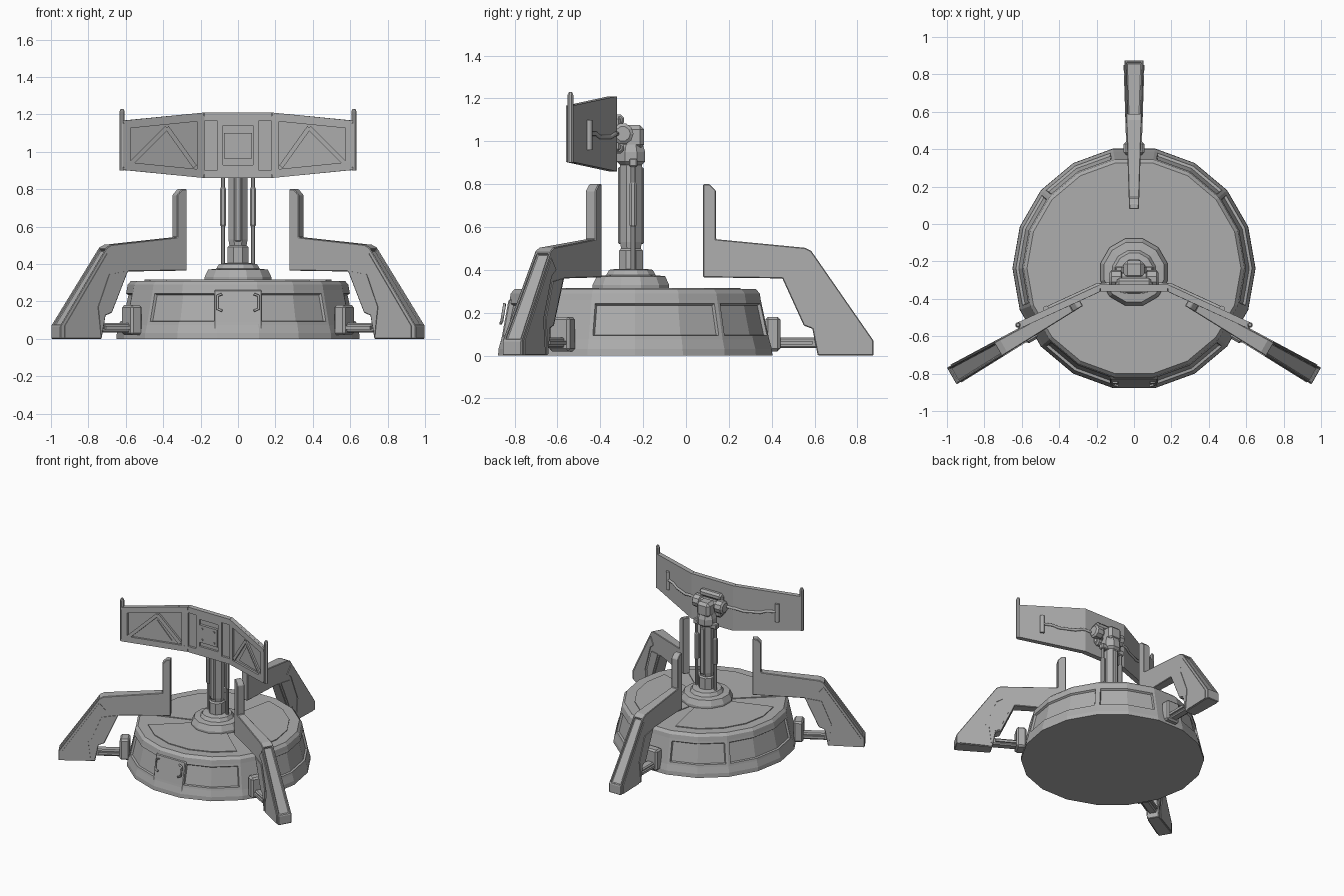
import bpy, bmesh
from math import sin, cos, pi, radians
from mathutils import Vector, Matrix

cube = bpy.data.objects.get("Cube")
if cube:
    bpy.data.objects.remove(cube)

grey = bpy.data.materials.new("plain_grey")
grey.use_nodes = True
COLOUR = (0.42, 0.42, 0.42, 1)
grey.diffuse_color = COLOUR
grey.node_tree.nodes["Principled BSDF"].inputs["Base Color"].default_value = COLOUR

BASE_Y, LEG_Y, MAST_Y = -0.237, -0.25, -0.257


def finish(name, bm, bevel=0):
    bmesh.ops.recalc_face_normals(bm, faces=bm.faces)
    mesh = bpy.data.meshes.new(name)
    bm.to_mesh(mesh)
    bm.free()
    mesh.materials.append(grey)
    ob = bpy.data.objects.new(name, mesh)
    bpy.context.collection.objects.link(ob)
    if bevel:
        mod = ob.modifiers.new("edge_bevel", "BEVEL")
        mod.width, mod.segments, mod.limit_method = bevel, 1, "ANGLE"
    return ob


def skin(rings):
    """Closed solid through matching loops of points."""
    bm = bmesh.new()
    loops = [[bm.verts.new(p) for p in ring] for ring in rings]
    for a, b in zip(loops, loops[1:]):
        for i in range(len(a)):
            j = (i + 1) % len(a)
            bm.faces.new((a[i], a[j], b[j], b[i]))
    bm.faces.new(loops[0])
    bm.faces.new(loops[-1])
    bmesh.ops.recalc_face_normals(bm, faces=bm.faces)
    bm.normal_update()
    return bm


def turned(name, profile, centre, n=8, axis="Z", phase=0.5):
    """Stack of n-sided rings; profile holds (radius, height)."""
    rings = [[(r * cos(2 * pi * (i + phase) / n), r * sin(2 * pi * (i + phase) / n), h)
              for i in range(n)] for r, h in profile]
    bm = skin(rings)
    if axis == "X":
        bm.transform(Matrix.Rotation(pi / 2, 4, "Y"))
    bm.transform(Matrix.Translation(centre))
    return finish(name, bm)


def box(name, centre, size, bevel=0, turn=0, pivot_y=0):
    bm = bmesh.new()
    bmesh.ops.create_cube(bm, size=1)
    bm.transform(Matrix.Translation(centre) @ Matrix.Diagonal((*size, 1)))
    bm.transform(Matrix.Translation((0, pivot_y, 0)) @ Matrix.Rotation(turn, 4, "Z"))
    return finish(name, bm, bevel)


def tube(name, points, radius):
    curve = bpy.data.curves.new(name, "CURVE")
    curve.dimensions = "3D"
    curve.bevel_depth, curve.bevel_resolution, curve.use_fill_caps = radius, 2, True
    spline = curve.splines.new("POLY")
    spline.points.add(len(points) - 1)
    for p, co in zip(spline.points, points):
        p.co = (*co, 1)
    curve.materials.append(grey)
    ob = bpy.data.objects.new(name, curve)
    bpy.context.collection.objects.link(ob)


# Round base with recessed side panels
def ring(r, z, n=18):
    return [(r * cos(2 * pi * i / n), r * sin(2 * pi * i / n), z) for i in range(n)]


bm = skin([ring(0.65, 0), ring(0.648, 0.03), ring(0.635, 0.075), ring(0.595, 0.26),
           ring(0.59, 0.29), ring(0.572, 0.31)])
for group in [(-70, -50), (-10, 10, 30), (50, 70), (110, 130), (150, 170, 190), (230, 250)]:
    wanted = [Vector((cos(radians(a)), sin(radians(a)))) for a in group]
    faces = []
    for f in bm.faces:
        c = f.calc_center_median()
        if 0.1 < c.z < 0.24 and c.xy.length > 0.5:
            if max(c.xy.normalized().dot(w) for w in wanted) > 0.999:
                faces.append(f)
    bmesh.ops.inset_region(bm, faces=faces, thickness=0.018, use_even_offset=True)
    bmesh.ops.inset_region(bm, faces=faces, thickness=0.006, depth=-0.014, use_even_offset=True)
bm.transform(Matrix.Translation((0, BASE_Y, 0)))
finish("base", bm)

# Deck plates between the legs
for k, mid in enumerate((-90, 30, 150)):
    polar = [(0.5, mid + a) for a in range(-50, 51, 20)]
    polar += [(0.17, mid + a) for a in (53, 20, -20, -53)]
    flat = [(r * cos(radians(a)), BASE_Y + r * sin(radians(a))) for r, a in polar]
    finish(f"deck_plate_{k}", skin([[(x, y, z) for x, y in flat] for z in (0.3, 0.316)]))

# Front door with handles
door = [[(-0.128, y, z), (0.128, y, z), (0.128, y + 0.08, z), (-0.128, y + 0.08, z)]
        for y, z in ((-0.872, 0), (-0.87, 0.03), (-0.828, 0.262))]
finish("door", skin(door), 0.006)
for s in (-1, 1):
    tube("door_handle", [(s * 0.085, -0.848, 0.24), (s * 0.11, -0.848, 0.23),
                         (s * 0.11, -0.86, 0.16), (s * 0.085, -0.865, 0.15)], 0.007)

# Three legs with side plates, recessed shins and links to the base
LEG = [(1.125, 0), (1.125, 0.07), (0.835, 0.488), (0.805, 0.503), (0.39, 0.543), (0.39, 0.77),
       (0.36, 0.8), (0.33, 0.8), (0.33, 0.365), (0.70, 0.36), (0.80, 0.14), (0.84, 0.125),
       (0.865, 0)]
PLATE = [(1.1, 0.004), (1.1, 0.07), (0.835, 0.455), (0.79, 0.4), (0.835, 0.37), (0.915, 0.17),
         (0.895, 0.004)]
INNER = [(0.87, 0.004), (0.89, 0.17), (0.82, 0.345), (0.72, 0.36), (0.815, 0.145), (0.85, 0.13)]


def slab(profile, extra=0):
    return skin([[(r, s * (0.0155 + 0.032 * r + extra), z) for r, z in profile] for s in (-1, 1)])


for k, angle in enumerate((90, 210, 330)):
    turn = Matrix.Translation((0, LEG_Y, 0)) @ Matrix.Rotation(radians(angle), 4, "Z")
    bm = slab(LEG)
    shin = [f for f in bm.faces if f.normal.x > 0.6 and f.normal.z > 0.3 and f.calc_area() > 0.03]
    bmesh.ops.inset_region(bm, faces=shin, thickness=0.014)
    bmesh.ops.inset_region(bm, faces=shin, thickness=0.003, depth=-0.014)
    bm.transform(turn)
    finish(f"leg_{k}", bm, 0.004)
    for name, outline in (("leg_outer_plate", PLATE), ("leg_inner_plate", INNER)):
        bm = slab(outline, 0.005)
        bm.transform(turn)
        finish(f"{name}_{k}", bm)
    a = radians(angle)
    box(f"leg_bracket_{k}", (0.655, 0, 0.1), (0.07, 0.11, 0.16), 0.012, a, LEG_Y)
    box(f"leg_link_{k}", (0.76, 0, 0.06), (0.24, 0.06, 0.05), 0.008, a, LEG_Y)
    for s in (-1, 1):
        box(f"leg_link_rail_{k}", (0.74, s * 0.035, 0.06), (0.2, 0.016, 0.018), 0, a, LEG_Y)

# Mast with stepped foot, collar and side rods
turned("mast_foot", [(0.185, 0.3), (0.185, 0.33), (0.165, 0.37), (0.12, 0.375), (0.105, 0.4),
                     (0.07, 0.405)], (0, MAST_Y, 0), 12)
turned("mast", [(0.06, 0.39), (0.06, 0.49), (0.05, 0.5), (0.055, 0.53), (0.055, 0.89),
                (0.072, 0.905), (0.072, 0.95), (0.06, 0.985), (0.045, 0.99)], (0, MAST_Y, 0))
for s in (-1, 1):
    box("mast_rib", (0, MAST_Y + s * 0.05, 0.7), (0.035, 0.02, 0.36), 0.006)
    turned("mast_rod", [(0.012, 0.38), (0.012, 0.6), (0.018, 0.61), (0.018, 0.8), (0.012, 0.81),
                        (0.012, 0.92)], (s * 0.08, MAST_Y + 0.01, 0))
    box("rod_clamp", (s * 0.05, MAST_Y + 0.01, 0.9), (0.1, 0.04, 0.04), 0.006)

# Tilting head
box("head", (0, -0.245, 1.02), (0.11, 0.1, 0.11), 0.02)
turned("pivot", [(0.035, -0.13), (0.05, -0.12), (0.05, -0.07), (0.036, -0.065), (0.036, 0.065),
                 (0.05, 0.07), (0.05, 0.12), (0.035, 0.13)], (0, -0.295, 1.035), 10, "X")
for z in (0.97, 1.1):
    turned("head_roller", [(0.018, -0.09), (0.028, -0.08), (0.028, 0.08), (0.018, 0.09)],
           (0, -0.315, z), 8, "X")
box("head_mount", (0, -0.325, 1.035), (0.2, 0.04, 0.16), 0.01)


# Folded dish panel
def dish_y(x):
    return -0.345 - 0.46 * max(0, abs(x) - 0.18)


def plate(name, outline, front, back):
    """Plate that follows the folded dish; offsets count from its front."""
    return finish(name, skin([[(x, dish_y(x) + d, z) for x, z in outline] for d in (front, back)]))


def bar(name, a, b, width=0.018):
    a, b = Vector(a), Vector(b)
    side = (b - a).normalized().orthogonal() * width / 2
    plate(name, [a + side, b + side, b - side, a - side], -0.016, 0.004)


plate("dish_centre", [(-0.18, 0.86), (0.18, 0.86), (0.18, 1.21), (-0.18, 1.21)], 0, 0.022)
for s in (-1, 1):
    plate("dish_wing", [(s * 0.18, 0.86), (s * 0.62, 0.903), (s * 0.62, 1.167), (s * 0.18, 1.21)],
          0, 0.022)
    # Rims and lattice on the front
    for z, sign in ((0.86, 1), (1.21, -1)):
        bar("wing_rim", (s * 0.18, z + sign * 0.022), (s * 0.61, z + sign * 0.065), 0.044)
        bar("centre_rim", (0, z + sign * 0.022), (s * 0.18, z + sign * 0.022), 0.044)
        bar("rim_step", (0, z + sign * 0.055), (s * 0.095, z + sign * 0.055), 0.03)
    bar("wing_end_bar", (s * 0.595, 0.92), (s * 0.595, 1.15), 0.04)
    bar("wing_inner_bar", (s * 0.2, 0.9), (s * 0.2, 1.17), 0.04)
    bar("centre_bar", (s * 0.095, 0.9), (s * 0.095, 1.17), 0.03)
    bar("lattice", (s * 0.23, 0.92), (s * 0.38, 1.13), 0.024)
    bar("lattice", (s * 0.57, 0.94), (s * 0.38, 1.13), 0.024)
    plate("lattice_panel", [(s * 0.29, 0.935), (s * 0.52, 0.95), (s * 0.385, 1.085)], -0.006, 0.004)
    # End posts
    turned("end_post", [(0.015, 0.9), (0.015, 1.215), (0.008, 1.23)], (s * 0.62, dish_y(0.62) + 0.008, 0))
    # Cables and pads on the back
    x, y = 0.47, dish_y(0.47) + 0.026
    tube("back_pad", [(s * x, y, 0.96), (s * x, y, 1.1)], 0.016)
    path = [(0.1, 0, 1.035), (0.2, 0, 1.035), (0.25, 0, 1.02), (0.36, 0, 1.02), (0.4, 0, 1.035),
            (x, 0, 1.035)]
    tube("back_cable", [(s * px, dish_y(px) + 0.026, z) for px, _, z in path], 0.01)

# Receiver plate in the middle of the dish, with corner studs
plate("receiver", [(-0.075, 0.965), (0.075, 0.965), (0.075, 1.1), (-0.075, 1.1)], -0.02, 0.004)
for x in (-0.05, 0.05):
    for z in (0.99, 1.075):
        box("receiver_stud", (x, -0.367, z), (0.012, 0.008, 0.012))
